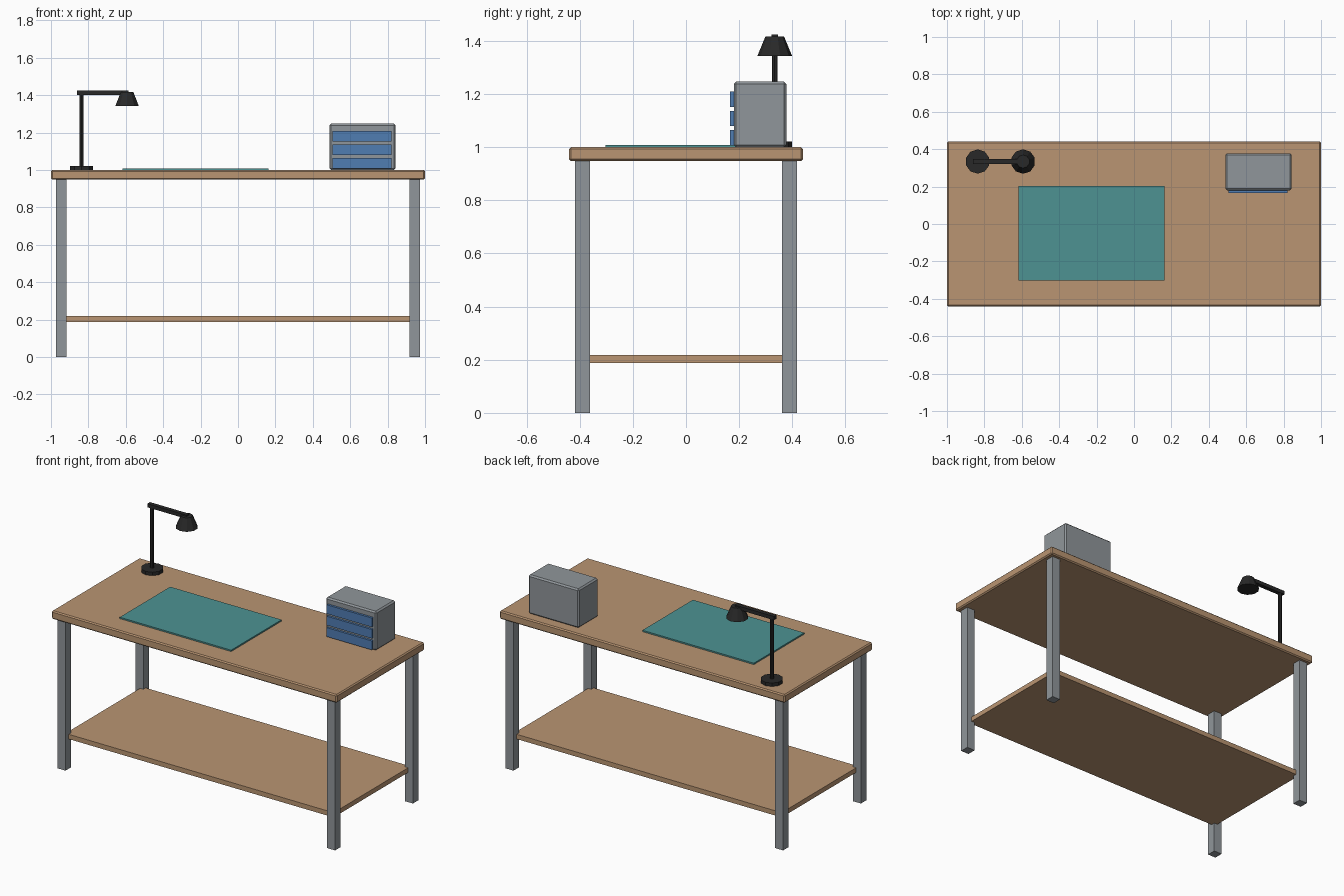
import bpy, math

if "Cube" in bpy.data.objects:
    bpy.data.objects.remove(bpy.data.objects["Cube"])


def mat(name, r, g, b):
    m = bpy.data.materials.new(name)
    m.diffuse_color = (r, g, b, 1)
    m.use_nodes = True
    m.node_tree.nodes["Principled BSDF"].inputs["Base Color"].default_value = m.diffuse_color
    return m


wood = mat("warm wood", 0.49, 0.30, 0.168)
steel = mat("grey steel", 0.28, 0.305, 0.325)
teal = mat("teal mat", 0.075, 0.29, 0.29)
blue = mat("drawer blue", 0.08, 0.205, 0.45)
black = mat("lamp black", 0.022, 0.022, 0.022)


def box(name, x, y, z, material, bevel=0):
    """Box from (min, max) ranges, with an optional chamfer."""
    bpy.ops.mesh.primitive_cube_add(size=1, location=[sum(r) / 2 for r in (x, y, z)])
    o = bpy.context.object
    o.name = name
    o.scale = [r[1] - r[0] for r in (x, y, z)]
    bpy.ops.object.transform_apply(location=False, rotation=False, scale=True)
    o.data.materials.append(material)
    if bevel:
        b = o.modifiers.new("chamfer", 'BEVEL')
        b.width = bevel
        b.segments = 1
    return o


def cone(name, x, y, z, r1, r2, material, sides=10):
    """Low-poly upright cylinder or frustum."""
    bpy.ops.mesh.primitive_cone_add(vertices=sides, radius1=r1, radius2=r2,
                                    depth=z[1] - z[0], location=(x, y, sum(z) / 2))
    o = bpy.context.object
    o.name = name
    o.data.materials.append(material)
    return o


# Bench: top, shelf and four legs
box("tabletop", (-1, 1), (-0.44, 0.44), (0.948, 1.0), wood, 0.007)
box("lower_shelf", (-0.94, 0.94), (-0.385, 0.385), (0.188, 0.218), wood)
for sx, side in ((-1, "left"), (1, "right")):
    for sy, end in ((-1, "front"), (1, "back")):
        cx, cy, h = sx * 0.945, sy * 0.389, 0.028
        box(f"{end}_{side}_leg", (cx - h, cx + h), (cy - h, cy + h), (0, 0.95), steel)

# Cutting mat
box("cutting_mat", (-0.617, 0.164), (-0.303, 0.202), (1.0, 1.009), teal)

# Drawer cabinet
box("drawer_cabinet", (0.488, 0.842), (0.18, 0.378), (1.0, 1.247), steel, 0.009)
for i in range(3):
    z = 1.007 + i * 0.0725
    box(f"drawer_{i + 1}", (0.505, 0.822), (0.166, 0.185), (z, z + 0.057), blue)

# Desk lamp
cone("lamp_base", -0.836, 0.334, (1.0, 1.022), 0.065, 0.065, black)
cone("lamp_post", -0.836, 0.334, (1.02, 1.41), 0.0112, 0.0112, black, 8)
box("lamp_arm", (-0.86, -0.585), (0.321, 0.347), (1.402, 1.425), black)
cone("lamp_shade", -0.593, 0.334, (1.343, 1.417), 0.0655, 0.035, black)
